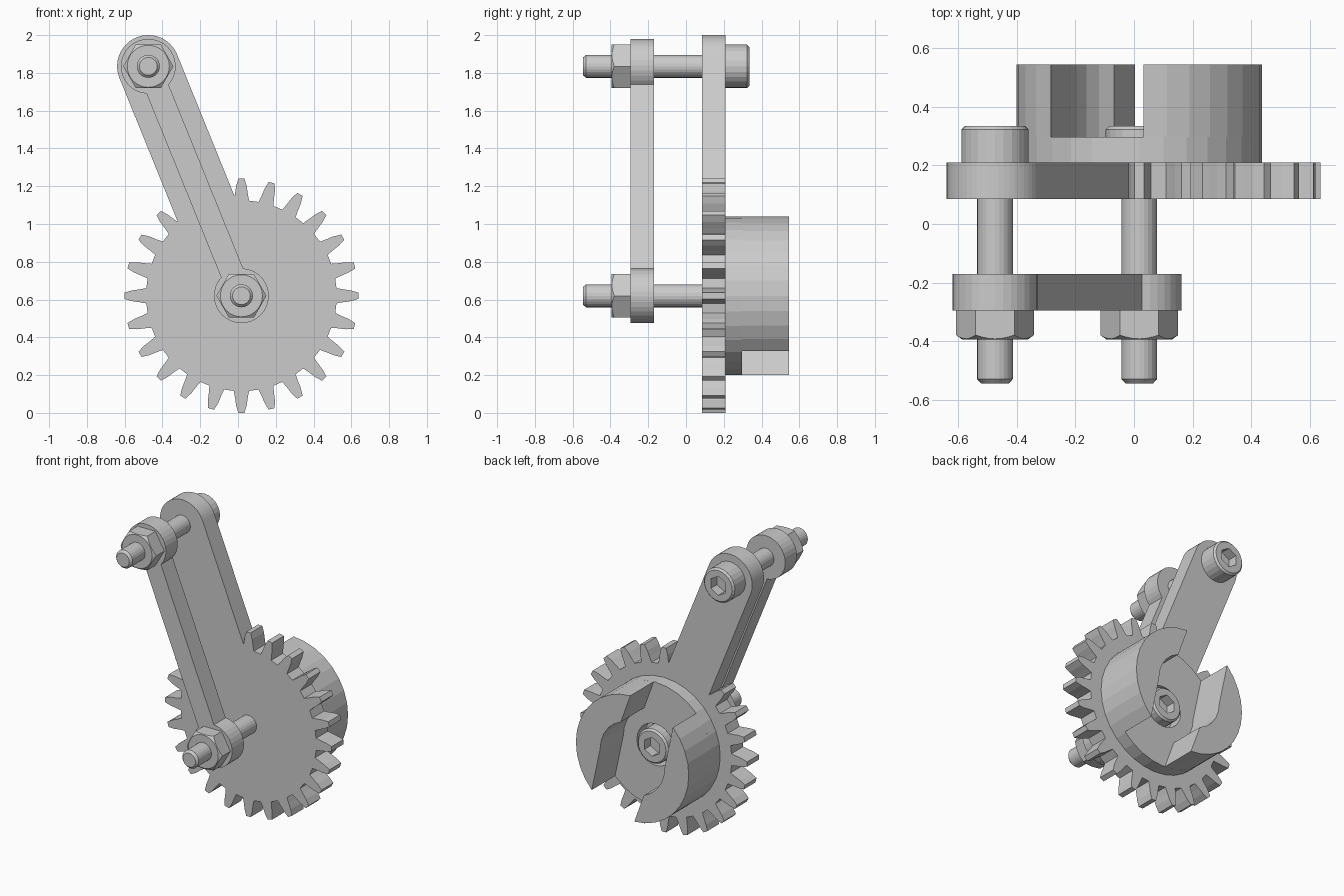
import bpy, bmesh
from math import sin, cos, pi, asin, atan2, radians
from mathutils import Vector

if "Cube" in bpy.data.objects:
    bpy.data.objects.remove(bpy.data.objects["Cube"])

HUB = Vector((0.018, 0.62))      # gear axis (x, z)
PIVOT = Vector((-0.475, 1.835))  # upper bolt axis (x, z)


def finish(name, bm):
    bmesh.ops.recalc_face_normals(bm, faces=bm.faces)
    mesh = bpy.data.meshes.new(name)
    bm.to_mesh(mesh)
    bm.free()
    ob = bpy.data.objects.new(name, mesh)
    bpy.context.collection.objects.link(ob)
    return ob


def prism(name, pts, y0, y1):
    """Extrude an (x, z) outline from y0 to y1."""
    bm = bmesh.new()
    face = bm.faces.new([bm.verts.new((p[0], y0, p[1])) for p in pts])
    ext = bmesh.ops.extrude_face_region(bm, geom=[face])
    bmesh.ops.translate(bm, vec=(0, y1 - y0, 0),
                        verts=[v for v in ext["geom"] if isinstance(v, bmesh.types.BMVert)])
    return finish(name, bm)


def lathe(name, centre, profile, n=24):
    """Closed turned part from (radius, y) rings."""
    bm = bmesh.new()
    rings = [[bm.verts.new((p[0], y, p[1])) for p in arc(centre, r, 0, 2 * pi, n)[:-1]]
             for r, y in profile]
    for a, b in zip(rings, rings[1:]):
        for i in range(n):
            j = (i + 1) % n
            bm.faces.new((a[i], a[j], b[j], b[i]))
    bm.faces.new(rings[0])
    bm.faces.new(rings[-1])
    return finish(name, bm)


def arc(c, r, a0, a1, n):
    return [(c[0] + r * cos(a0 + (a1 - a0) * i / n), c[1] + r * sin(a0 + (a1 - a0) * i / n))
            for i in range(n + 1)]


def boolean(ob, other, op):
    """Apply a boolean and discard the helper."""
    other.hide_render = True
    mod = ob.modifiers.new(op.lower(), "BOOLEAN")
    mod.operation, mod.object, mod.solver = op, other, "EXACT"
    bpy.context.view_layer.objects.active = ob
    bpy.ops.object.modifier_apply(modifier=mod.name)
    bpy.data.objects.remove(other)


def link_outline(r, half):
    """Two round ends of radius r joined by a bar of the given half width."""
    d = HUB - PIVOT
    t, a = atan2(d.y, d.x), asin(half / r)
    return (arc(PIVOT, r, t + a, t + 2 * pi - a, 28)
            + arc(HUB, r, t - pi + a, t + pi - a, 28))


# Gear with its integral arm
teeth = []
tooth = [(-4.6, 0.505), (-3.6, 0.54), (-2.8, 0.58), (-1.5, 0.62),
         (1.5, 0.62), (2.8, 0.58), (3.6, 0.54), (4.6, 0.505)]
for k in range(24):
    for da, r in tooth:
        a = radians(15 * k + da)
        teeth.append((HUB.x + r * cos(a), HUB.y + r * sin(a)))
gear = prism("gear_with_arm", teeth, 0.085, 0.21)
boolean(gear, prism("arm", link_outline(0.165, 0.1649), 0.085, 0.21), "UNION")

# Front link bar
prism("front_link", link_outline(0.145, 0.063), -0.295, -0.17)

# Clutch base ring with recess for the bolt head
clutch = prism("clutch_base", arc(HUB, 0.42, 0, 2 * pi, 32)[:-1], 0.21, 0.297)
boolean(clutch, prism("recess", arc(HUB, 0.14, 0, 2 * pi, 24)[:-1], 0.15, 0.4), "DIFFERENCE")

# Two clutch jaws, half a turn apart
for side, turn in (("right", 0), ("left", pi)):
    outline = (arc(HUB, 0.42, turn + radians(-44), turn + radians(88), 12)
               + arc(HUB, 0.24, turn + radians(69), turn, 5))
    prism(side + "_clutch_jaw", outline, 0.297, 0.545)

# Socket bolts and hex nuts
for place, c in (("upper", PIVOT), ("lower", HUB)):
    bolt = lathe(place + "_bolt", c, [(0.047, -0.545), (0.061, -0.53), (0.061, 0.21),
                                      (0.115, 0.21), (0.115, 0.323), (0.103, 0.335)])
    socket = arc(c, 0.064, pi / 2, 2.5 * pi, 6)[:-1]
    boolean(bolt, prism("socket", socket, 0.27, 0.4), "DIFFERENCE")
    nut = prism(place + "_nut", arc(c, 0.133, 0, 2 * pi, 6)[:-1], -0.395, -0.295)
    boolean(nut, lathe("chamfer", c, [(0.11, -0.396), (0.142, -0.373), (0.142, -0.2)], 32),
            "INTERSECT")
